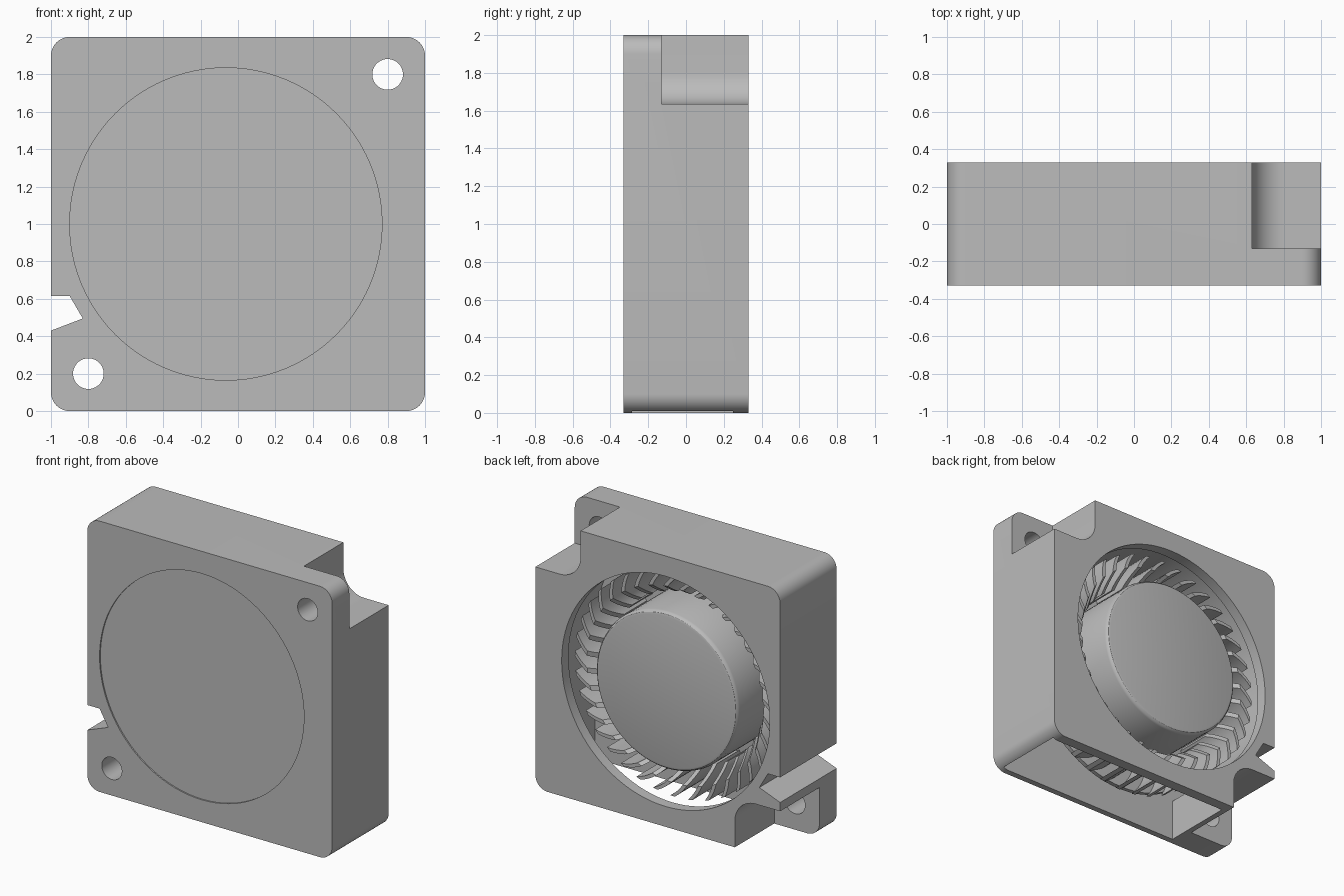
import bpy, bmesh
from math import cos, sin, pi, radians

cube = bpy.data.objects.get("Cube")
if cube:
    bpy.data.objects.remove(cube, do_unlink=True)

grey = bpy.data.materials.new("plain grey")
grey.use_nodes = True
grey.diffuse_color = (0.5, 0.5, 0.5, 1)
grey.node_tree.nodes["Principled BSDF"].inputs["Base Color"].default_value = (0.5, 0.5, 0.5, 1)

CX, CZ = -0.065, 1.0      # fan axis
BACK, FRONT = 0.33, -0.33


def finish(name, bm):
    bmesh.ops.recalc_face_normals(bm, faces=bm.faces)
    mesh = bpy.data.meshes.new(name)
    bm.to_mesh(mesh)
    bm.free()
    mesh.materials.append(grey)
    obj = bpy.data.objects.new(name, mesh)
    bpy.context.collection.objects.link(obj)
    return obj


def prism(name, outline, y0, y1):
    """Extrude an (x, z) outline along y."""
    bm = bmesh.new()
    face = bm.faces.new([bm.verts.new((x, y0, z)) for x, z in outline])
    new = bmesh.ops.extrude_face_region(bm, geom=[face])["geom"]
    bmesh.ops.translate(bm, vec=(0, y1 - y0, 0),
                        verts=[v for v in new if isinstance(v, bmesh.types.BMVert)])
    return finish(name, bm)


def arc(cx, cz, r, a0, a1, n):
    return [(cx + r * cos(radians(a0 + (a1 - a0) * i / n)),
             cz + r * sin(radians(a0 + (a1 - a0) * i / n))) for i in range(n + 1)]


def circle(cx, cz, r, n=96):
    return arc(cx, cz, r, 0, 360, n)[:-1]


def cut(target, cutter):
    mod = target.modifiers.new("cut", "BOOLEAN")
    mod.operation, mod.solver, mod.object = "DIFFERENCE", "EXACT", cutter
    bpy.context.view_layer.update()
    graph = bpy.context.evaluated_depsgraph_get()
    mesh = bpy.data.meshes.new_from_object(target.evaluated_get(graph))
    target.modifiers.clear()
    target.data = mesh
    bpy.data.objects.remove(cutter, do_unlink=True)


# Housing block with rounded corners
outline = []
for sx, sz, a in ((0.9, 1.9, 0), (-0.9, 1.9, 90), (-0.9, 0.1, 180), (0.9, 0.1, 270)):
    outline += arc(sx, sz, 0.1, a, a + 90, 10)
housing = prism("housing", outline, FRONT, BACK)

# Inner scroll chamber, widening towards the open outlet below
scroll = []
for i in range(81):
    t = i / 80
    a = radians(233 - 233 * t)
    r = 0.87 + 0.14 * t ** 1.5
    scroll.append((CX + r * cos(a), CZ + r * sin(a)))
scroll += [(0.945, -0.1), (scroll[0][0], -0.1)]
cut(housing, prism("chamber", scroll, -0.285, 0.25))

# Round inlet at the back and shallow round recess at the front
cut(housing, prism("inlet", circle(CX, CZ, 0.85), 0.2, 0.4))
cut(housing, prism("recess", circle(CX, CZ, 0.835), -0.4, -0.32))

# Opposite corners cut back to thin mounting ears with screw holes
corner = [(0.63, 2.1)] + arc(0.8, 1.805, 0.17, 180, 270, 12) + [(1.1, 1.635), (1.1, 2.1)]
opposite = [(-x, 2 - z) for x, z in corner]
for pts in (corner, opposite):
    cut(housing, prism("ear_cut", pts, -0.13, 0.4))
for x, z in ((0.8, 1.8), (-0.8, 0.2)):
    cut(housing, prism("hole", circle(x, z, 0.082, 40), -0.4, 0))

# Cable notch in the side
cut(housing, prism("cable_notch",
                   [(-1.1, 0.615), (-0.9, 0.615), (-0.83, 0.495), (-1, 0.43), (-1.1, 0.392)],
                   -0.4, 0.4))

# Hub and base plate turned around the fan axis
profile = [(0, 0.325), (0.55, 0.325), (0.565, 0.321), (0.575, 0.31), (0.58, 0.295),
           (0.58, -0.2), (0.8, -0.22), (0.8, -0.25), (0, -0.25)]
bm = bmesh.new()
N = 96
rings = []
for r, y in profile:
    count = N if r else 1
    rings.append([bm.verts.new((CX + r * cos(2 * pi * k / N), y, CZ + r * sin(2 * pi * k / N)))
                  for k in range(count)])
for lower, upper in zip(rings, rings[1:]):
    for k in range(N):
        j = (k + 1) % N
        ring = [lower[k % len(lower)], lower[j % len(lower)],
                upper[j % len(upper)], upper[k % len(upper)]]
        bm.faces.new(list(dict.fromkeys(ring)))
hub = finish("impeller_hub", bm)

# Curved blades with sloping inner tops
bm = bmesh.new()
BLADES, STEPS = 36, 8
for b in range(BLADES):
    sections = []
    for i in range(STEPS + 1):
        t = i / STEPS
        r = 0.62 + 0.2 * t
        a = 2 * pi * b / BLADES + 0.2 * t ** 1.6
        top = 0.06 + 0.16 * min(1, t / 0.5)
        half = 0.018 / r
        sections.append([bm.verts.new((CX + r * cos(a + s), y, CZ + r * sin(a + s)))
                         for s, y in ((-half, -0.23), (half, -0.23), (half, top), (-half, top))])
    for p, q in zip(sections, sections[1:]):
        for k in range(4):
            j = (k + 1) % 4
            bm.faces.new((p[k], p[j], q[j], q[k]))
    bm.faces.new(sections[0])
    bm.faces.new(sections[-1])
blades = finish("impeller_blades", bm)

# Smooth curved walls, keep edges sharp
bpy.ops.object.select_all(action="DESELECT")
for obj in (housing, hub, blades):
    obj.select_set(True)
bpy.context.view_layer.objects.active = housing
bpy.ops.object.shade_smooth_by_angle(angle=radians(28))
